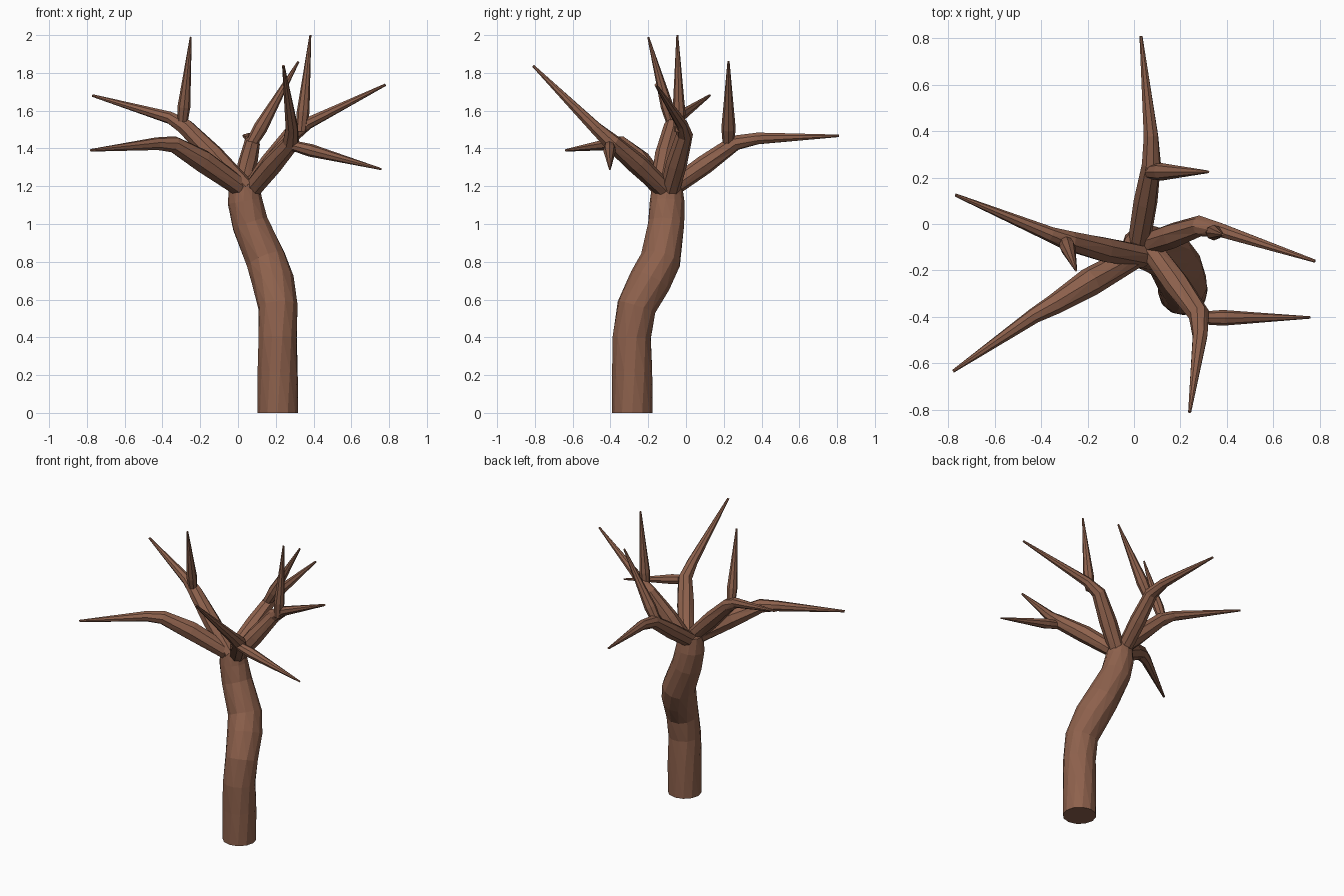
import bpy, bmesh, math
from mathutils import Vector

bark = bpy.data.materials.new("bark")
bark.diffuse_color = (0.27, 0.12, 0.073, 1)


def limb(name, pts, sides, twist=0.0):
    """Loft a faceted tube through (x, y, z, radius) points, twisting per ring."""
    P = [Vector(p[:3]) for p in pts]
    bm = bmesh.new()
    side, rings = None, []
    for i, p in enumerate(P):
        t = (P[min(i + 1, len(P) - 1)] - P[max(i - 1, 0)]).normalized()
        if side is None:
            side = Vector((1, 0, 0)) if abs(t.x) < 0.8 else Vector((0, 1, 0))
        side = (side - t * side.dot(t)).normalized()
        up = t.cross(side)
        ring = []
        for k in range(sides):
            a = 2 * math.pi * k / sides + twist * i
            ring.append(bm.verts.new(p + (side * math.cos(a) + up * math.sin(a)) * pts[i][3]))
        rings.append(ring)
    for a, b in zip(rings, rings[1:]):
        for k in range(sides):
            n = (k + 1) % sides
            bm.faces.new((a[k], a[n], b[n], b[k]))
    bm.faces.new(rings[0][::-1])
    bm.faces.new(rings[-1])
    # split the twisted quads so each facet is truly flat
    bmesh.ops.triangulate(bm, faces=[f for f in bm.faces if len(f.verts) == 4])
    bmesh.ops.recalc_face_normals(bm, faces=bm.faces)
    me = bpy.data.meshes.new(name)
    bm.to_mesh(me)
    bm.free()
    me.materials.append(bark)
    bpy.context.collection.objects.link(bpy.data.objects.new(name, me))


def twig(name, a, b, r=0.034):
    """Slender spike, slightly swollen near its base."""
    a, b = Vector(a), Vector(b)
    stations = ((0, 0.8), (0.2, 1.0), (0.55, 0.62), (1, 0.15))
    limb(name, [(*a.lerp(b, f), r * s) for f, s in stations], 8)


# Leaning, gently twisted trunk
limb("trunk", [
    (0.21, -0.285, 0.0, 0.107), (0.21, -0.285, 0.22, 0.107),
    (0.21, -0.287, 0.40, 0.104), (0.212, -0.262, 0.56, 0.105),
    (0.185, -0.19, 0.70, 0.112), (0.148, -0.135, 0.81, 0.108),
    (0.065, -0.105, 1.00, 0.098), (0.037, -0.1, 1.12, 0.092),
    (0.03, -0.1, 1.22, 0.078)], 12, 0.12)

# Main branches, each bending into a tapered tip
limb("left_branch", [
    (0.04, -0.14, 1.19, 0.05), (-0.13, -0.11, 1.365, 0.055),
    (-0.28, -0.073, 1.515, 0.045), (-0.36, -0.045, 1.562, 0.033),
    (-0.77, 0.125, 1.68, 0.007)], 8, 0.1)
limb("front_left_branch", [
    (0.02, -0.13, 1.19, 0.052), (-0.19, -0.25, 1.335, 0.062),
    (-0.34, -0.345, 1.422, 0.045), (-0.43, -0.395, 1.425, 0.034),
    (-0.78, -0.635, 1.39, 0.007)], 8, 0.1)
limb("back_branch", [
    (0.02, -0.09, 1.18, 0.048), (0.05, 0.1, 1.315, 0.052),
    (0.075, 0.26, 1.43, 0.042), (0.073, 0.38, 1.453, 0.033),
    (0.03, 0.81, 1.467, 0.007)], 8, 0.1)
limb("right_branch", [
    (0.07, -0.085, 1.18, 0.052), (0.17, -0.05, 1.32, 0.056),
    (0.285, -0.008, 1.475, 0.045), (0.37, -0.025, 1.533, 0.032),
    (0.78, -0.16, 1.737, 0.007)], 8, 0.1)
limb("front_right_branch", [
    (0.08, -0.12, 1.19, 0.05), (0.185, -0.26, 1.32, 0.056),
    (0.28, -0.39, 1.43, 0.046), (0.285, -0.48, 1.51, 0.034),
    (0.24, -0.81, 1.838, 0.007)], 8, 0.1)

# Side twigs
twig("left_twig", (-0.295, -0.075, 1.53), (-0.25, -0.2, 1.99))
twig("back_twig", (0.068, 0.225, 1.42), (0.32, 0.225, 1.86), 0.038)
twig("right_twig", (0.335, -0.035, 1.49), (0.383, -0.046, 2.0))
twig("front_right_twig", (0.29, -0.405, 1.415), (0.76, -0.403, 1.29))
